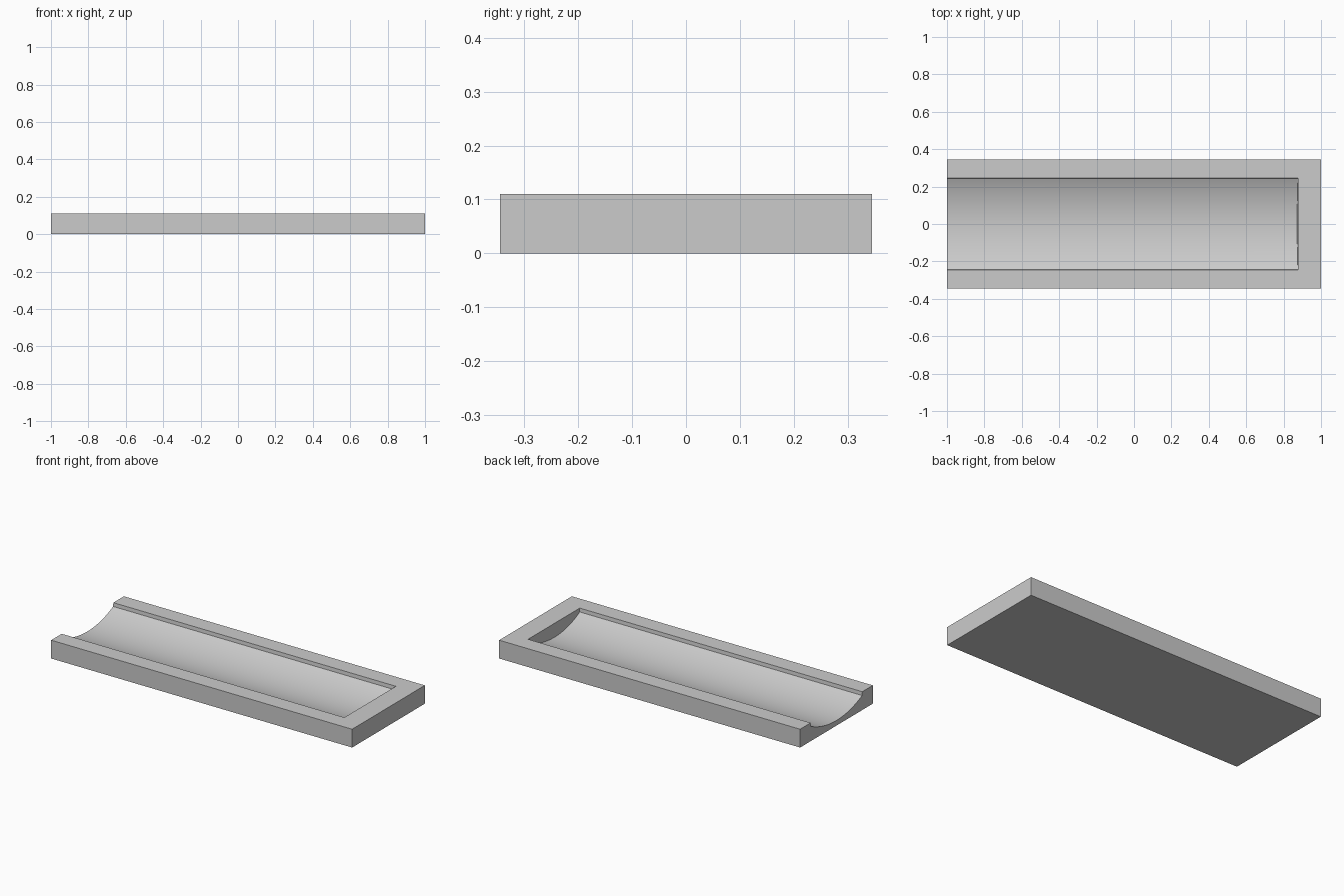
import bpy, bmesh, math

if "Cube" in bpy.data.objects:
    bpy.data.objects.remove(bpy.data.objects["Cube"])

L, W, H = 2.0, 0.69, 0.11      # slab size
HALF, LIP, FLOOR = 0.243, 0.088, 0.031   # trough half width, lip foot, lowest point
END = 0.878                    # closed end of the trough


def loft(name, sections):
    """Solid made from matching closed loops of points."""
    bm = bmesh.new()
    rings = [[bm.verts.new(p) for p in s] for s in sections]
    n = len(rings[0])
    for a, b in zip(rings, rings[1:]):
        for i in range(n):
            bm.faces.new((a[i], a[(i + 1) % n], b[(i + 1) % n], b[i]))
    bm.faces.new(rings[0])
    bm.faces.new(rings[-1])
    bmesh.ops.recalc_face_normals(bm, faces=bm.faces)
    me = bpy.data.meshes.new(name)
    bm.to_mesh(me)
    bm.free()
    ob = bpy.data.objects.new(name, me)
    bpy.context.collection.objects.link(ob)
    return ob


# Main rectangular slab
rect = [(-W / 2, 0), (W / 2, 0), (W / 2, H), (-W / 2, H)]
tray = loft("tray", [[(x, y, z) for y, z in rect] for x in (-L / 2, L / 2)])

# Trough cutter: short steep lip, then a shallow circular arc
sag = LIP - FLOOR
radius = (HALF ** 2 + sag ** 2) / (2 * sag)
sweep = math.asin(HALF / radius)
N = 32
prof = [(HALF + 0.002, H + 0.05), (-HALF - 0.002, H + 0.05), (-HALF - 0.002, H)]
for i in range(N + 1):
    a = -sweep + 2 * sweep * i / N
    prof.append((radius * math.sin(a), FLOOR + radius * (1 - math.cos(a))))
prof.append((HALF + 0.002, H))

start = [(-L / 2 - 0.1, y, z) for y, z in prof]
# the closed end leans back very slightly
stop = [(END - 0.006 * (H - z) / (H - FLOOR), y, z) for y, z in prof]
cutter = loft("trough_cutter", [start, stop])

# Carve the trough out of the slab
mod = tray.modifiers.new("trough", 'BOOLEAN')
mod.operation = 'DIFFERENCE'
mod.solver = 'EXACT'
mod.object = cutter
bpy.context.view_layer.objects.active = tray
tray.select_set(True)
bpy.ops.object.modifier_apply(modifier=mod.name)
bpy.data.objects.remove(cutter, do_unlink=True)
bpy.ops.object.shade_smooth_by_angle(angle=math.radians(30))
